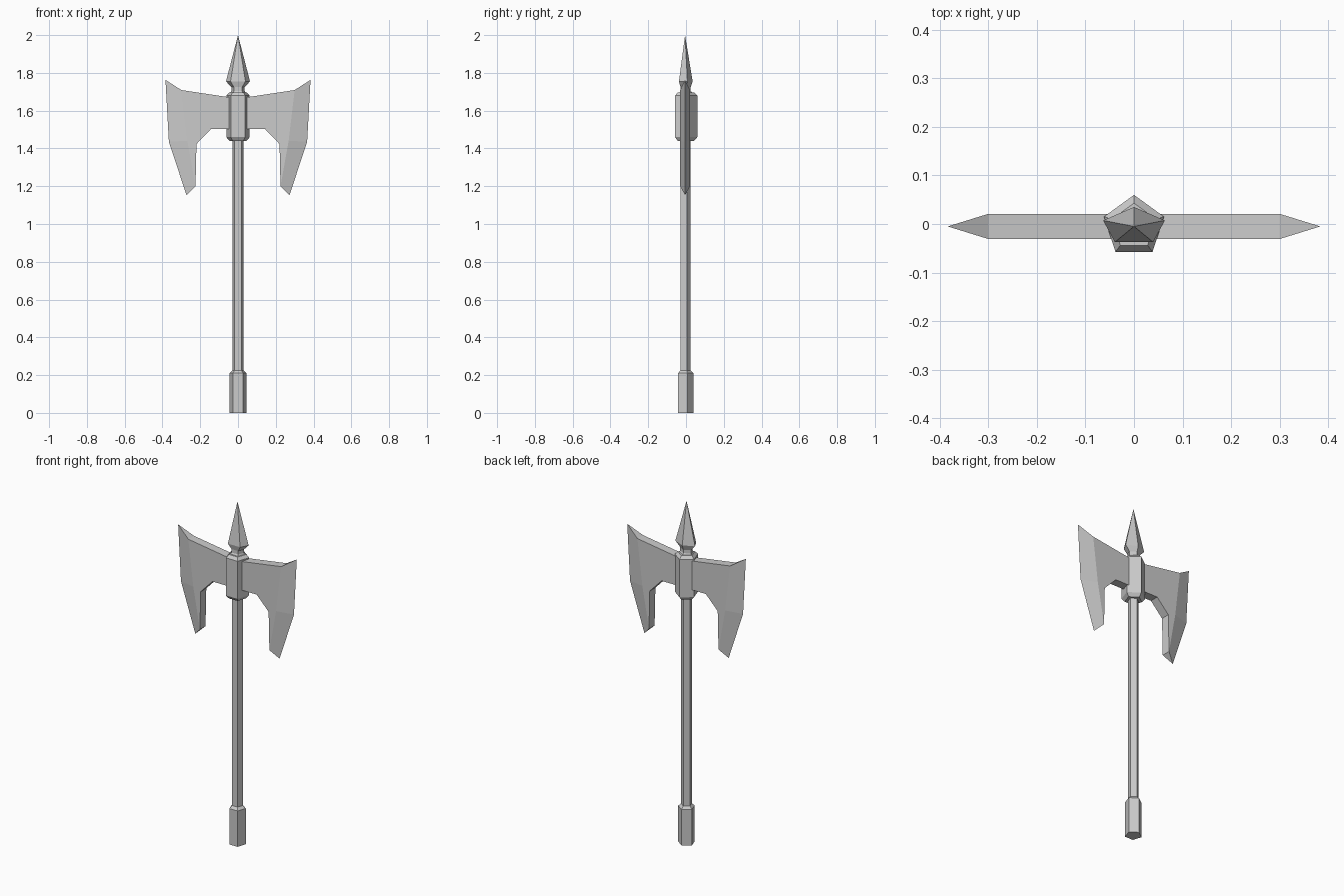
import bpy, bmesh
from math import sin, cos, tau

if "Cube" in bpy.data.objects:
    bpy.data.objects.remove(bpy.data.objects["Cube"])

CY = -0.005   # y of the weapon's axis
SIDES = 5


def lathe(name, rings):
    """Five-sided body from (z, radius x, radius y) rings, one corner to the back."""
    bm = bmesh.new()
    loops = []
    for z, rx, ry in rings:
        if rx == 0:
            loops.append([bm.verts.new((0, CY, z))])
        else:
            loops.append([bm.verts.new((-rx * sin(tau * i / SIDES),
                                        CY + ry * cos(tau * i / SIDES), z))
                          for i in range(SIDES)])
    for a, b in zip(loops, loops[1:]):
        for i in range(SIDES):
            j = (i + 1) % SIDES
            if len(b) == 1:
                bm.faces.new((a[i], a[j], b[0]))
            else:
                bm.faces.new((a[i], a[j], b[j], b[i]))
    for ring in (loops[0], loops[-1]):
        if len(ring) > 1:
            bm.faces.new(ring)
    return finish(name, bm)


def finish(name, bm):
    bmesh.ops.recalc_face_normals(bm, faces=bm.faces)
    mesh = bpy.data.meshes.new(name)
    bm.to_mesh(mesh)
    bm.free()
    obj = bpy.data.objects.new(name, mesh)
    bpy.context.collection.objects.link(obj)
    return obj


# Handle: grip with bevelled shoulder, then the long shaft
lathe("grip", [(0, .046, .046), (.21, .046, .046), (.225, .03, .03)])
lathe("shaft", [(.215, .03, .03), (1.46, .03, .03)])

# Socket holding the blades
lathe("socket", [(1.44, .048, .048), (1.46, .065, .065),
                 (1.68, .065, .065), (1.697, .048, .048)])

# Spear point with its neck, flattened front to back
lathe("spike", [(1.69, .045, .042), (1.705, .037, .03), (1.725, .037, .03),
                (1.755, .067, .04), (2.0, 0, 0)])

# Blade: flat cheeks, joined by a rim, tapering to a sharp edge
HALF = 0.026
cheek = [(.04, 1.67), (.30, 1.709), (.268, 1.44), (.225, 1.2),
         (.22, 1.423), (.143, 1.503), (.04, 1.503)]
edge = [(.384, 1.763), (.366, 1.436), (.273, 1.153)]
bm = bmesh.new()
front, back = ([bm.verts.new((x, CY + s * HALF, z)) for x, z in cheek] for s in (-1, 1))
sharp = [bm.verts.new((x, CY, z)) for x, z in edge]
for side in (front, back):
    bm.faces.new(side)
    for i in range(2):
        bm.faces.new((side[i + 1], sharp[i], sharp[i + 1], side[i + 2]))
for i in (0, 3, 4, 5, 6):
    j = (i + 1) % len(cheek)
    bm.faces.new((front[i], front[j], back[j], back[i]))
bm.faces.new((front[1], back[1], sharp[0]))
bm.faces.new((front[3], back[3], sharp[2]))
blades = finish("blades", bm)
blades.modifiers.new("mirror", "MIRROR").use_axis[0] = True
